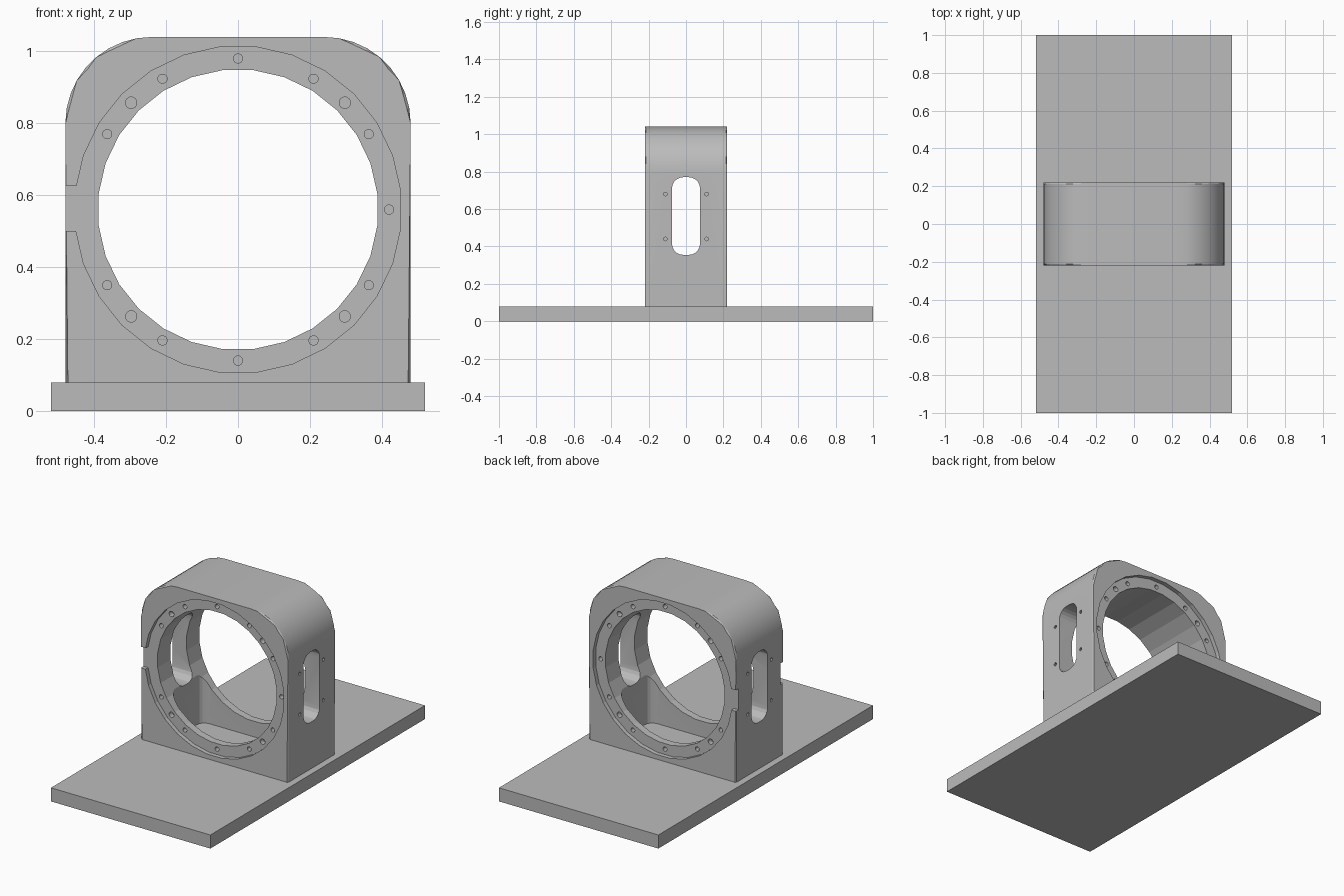
import bpy, bmesh, math
from mathutils import Vector

if "Cube" in bpy.data.objects:
    bpy.data.objects.remove(bpy.data.objects["Cube"], do_unlink=True)

grey = bpy.data.materials.new("machined_grey")
grey.use_nodes = True
grey.diffuse_color = (0.5, 0.5, 0.5, 1)
grey.node_tree.nodes["Principled BSDF"].inputs["Base Color"].default_value = (0.5, 0.5, 0.5, 1)

BORE_Z = 0.56
DEPTH = 0.22


def circle(cu, cw, r, n):
    """Polygon with a flat side at top and bottom."""
    return [(cu + r * math.cos(math.tau * (i + 0.5) / n),
             cw + r * math.sin(math.tau * (i + 0.5) / n)) for i in range(n)]


def rounded_box(u0, u1, w0, w1, r_bottom, r_top, steps):
    """Rectangle outline with separate bottom and top corner radii."""
    pts = []
    for cu, cw, r, start in ((u1, w1, r_top, 0), (u0, w1, r_top, 90),
                             (u0, w0, r_bottom, 180), (u1, w0, r_bottom, 270)):
        if r == 0:
            pts.append((cu, cw))
            continue
        mu = cu - r if cu == u1 else cu + r
        mw = cw - r if cw == w1 else cw + r
        for i in range(steps + 1):
            a = math.radians(start + 90 * i / steps)
            pts.append((mu + r * math.cos(a), mw + r * math.sin(a)))
    return pts


def add_prism(bm, pts, axis, a, b):
    """Extrude an outline along an axis from a to b; return the two caps."""
    place = {"x": lambda u, w, t: (t, u, w),
             "y": lambda u, w, t: (u, t, w),
             "z": lambda u, w, t: (u, w, t)}[axis]
    rings = [[bm.verts.new(place(u, w, t)) for u, w in pts] for t in (a, b)]
    caps = [bm.faces.new(ring) for ring in rings]
    n = len(pts)
    for i in range(n):
        j = (i + 1) % n
        bm.faces.new((rings[0][i], rings[0][j], rings[1][j], rings[1][i]))
    return caps


def finish(bm, name):
    bmesh.ops.recalc_face_normals(bm, faces=bm.faces)
    mesh = bpy.data.meshes.new(name)
    bm.to_mesh(mesh)
    bm.free()
    mesh.materials.append(grey)
    obj = bpy.data.objects.new(name, mesh)
    bpy.context.collection.objects.link(obj)
    return obj


def activate(obj):
    bpy.ops.object.select_all(action="DESELECT")
    obj.select_set(True)
    bpy.context.view_layer.objects.active = obj


def cut(target, prisms):
    """Subtract a set of separate prisms from the target."""
    bm = bmesh.new()
    for args in prisms:
        add_prism(bm, *args)
    cutter = finish(bm, "cutter")
    cutter.hide_render = True
    mod = target.modifiers.new("cut", "BOOLEAN")
    mod.operation = "DIFFERENCE"
    mod.solver = "EXACT"
    mod.object = cutter
    activate(target)
    bpy.ops.object.modifier_apply(modifier=mod.name)
    bpy.data.objects.remove(cutter, do_unlink=True)


# Base plate
bm = bmesh.new()
add_prism(bm, rounded_box(-0.52, 0.52, -1, 1, 0, 0, 1), "z", 0, 0.08)
finish(bm, "base_plate")

# Housing block with rounded shoulders and chamfered rims
bm = bmesh.new()
caps = add_prism(bm, rounded_box(-0.48, 0.48, 0.08, 1.04, 0, 0.24, 9), "y", -DEPTH, DEPTH)
rim = [e for f in caps for e in f.edges if e.verts[0].co.z + e.verts[1].co.z > 0.17]
bmesh.ops.bevel(bm, geom=rim, offset=0.007, segments=1, affect="EDGES")
housing = finish(bm, "housing")

# Main bore
cut(housing, [(circle(0, BORE_Z, 0.39, 28), "y", -0.5, 0.5)])

# Hollow below the bore, open down to the plate
cut(housing, [(rounded_box(-0.34, 0.34, -0.15, 0.15, 0.05, 0.05, 4), "z", 0, 0.37)])

# Shallow flange recess and its side notch on both faces
for side in (-1, 1):
    a, b = side * (DEPTH - 0.025), side * 0.3
    cut(housing, [(circle(0, BORE_Z, 0.455, 28), "y", a, b)])
    cut(housing, [(rounded_box(-0.6, -0.4, 0.5, 0.625, 0, 0, 1), "y", a, b)])

# Side slots
slot = rounded_box(-0.075, 0.075, 0.355, 0.77, 0.06, 0.06, 5)
cut(housing, [(slot, "x", -0.6, -0.2), (slot, "x", 0.2, 0.6)])

# Screw holes: flange ring on both faces, four around each slot
holes = []
for side in (-1, 1):
    for deg in list(range(0, 360, 30)) + [45, 135, 225, 315]:
        if deg == 180:
            continue
        a = math.radians(deg)
        r = 0.016 if deg % 30 else 0.013
        spot = circle(0.42 * math.cos(a), BORE_Z + 0.42 * math.sin(a), r, 12)
        holes.append((spot, "y", side * (DEPTH - 0.055), side * 0.3))
    for y in (-0.11, 0.11):
        for z in (0.44, 0.68):
            holes.append((circle(y, z, 0.01, 10), "x", side * 0.44, side * 0.6))
cut(housing, holes)

# Smooth shoulders, crisp facets in the bore
activate(housing)
bpy.ops.object.shade_smooth_by_angle(angle=math.radians(12))
